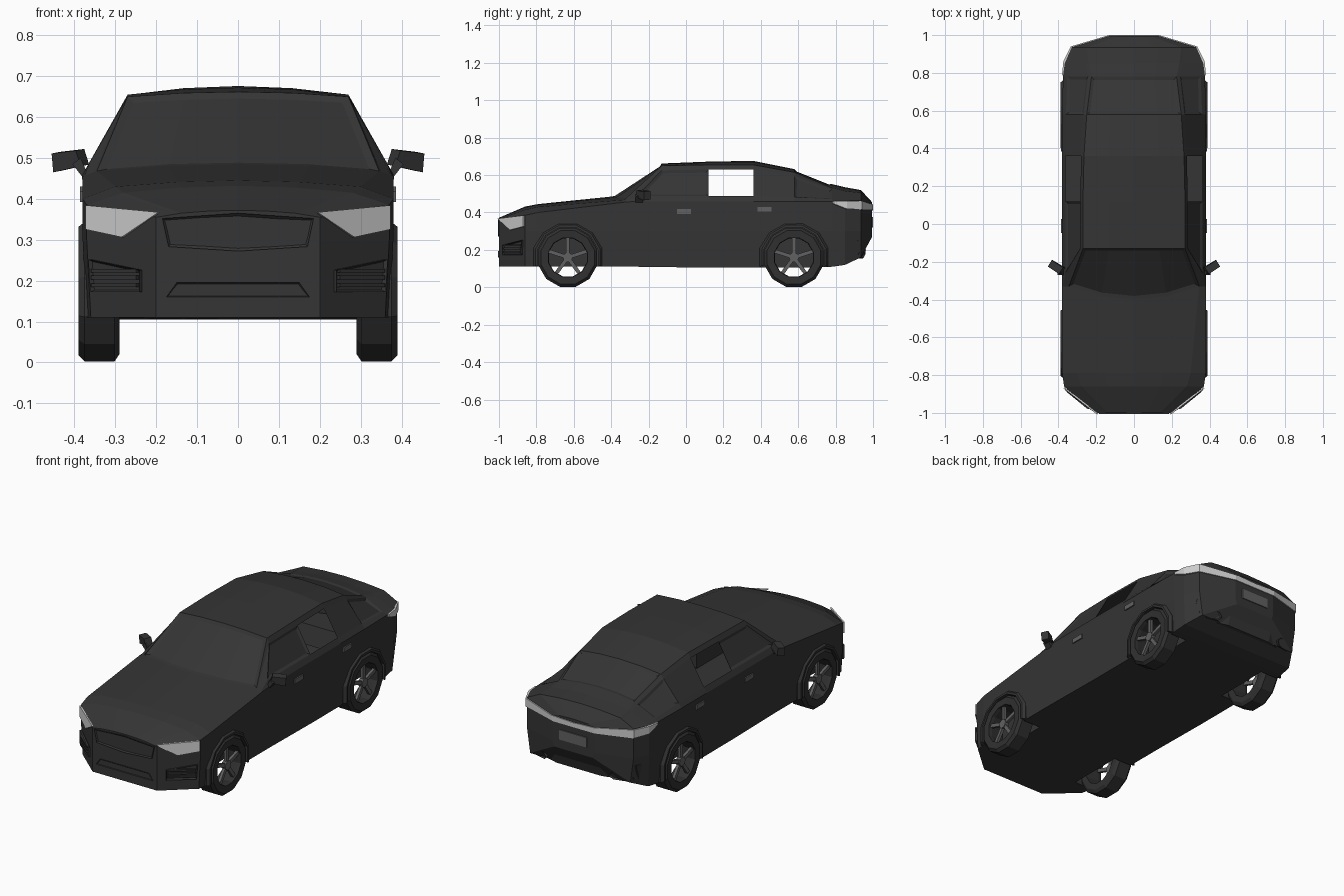
import bpy, bmesh, math
from mathutils import Vector, Matrix

if "Cube" in bpy.data.objects:
    bpy.data.objects.remove(bpy.data.objects["Cube"])


def material(name, v):
    m = bpy.data.materials.new(name)
    m.diffuse_color = (v, v, v, 1)
    m.use_nodes = True
    m.node_tree.nodes["Principled BSDF"].inputs["Base Color"].default_value = m.diffuse_color
    return m


BLACK = material("black paint", 0.035)
RUBBER = material("tyre rubber", 0.03)
GREY = material("grey metal", 0.12)
LAMP = material("lamp white", 0.62)


def finish(name, bm, mat, mirror=False):
    bmesh.ops.recalc_face_normals(bm, faces=bm.faces)
    me = bpy.data.meshes.new(name)
    bm.to_mesh(me)
    bm.free()
    me.materials.append(mat)
    ob = bpy.data.objects.new(name, me)
    bpy.context.collection.objects.link(ob)
    if mirror:
        ob.modifiers.new("mirror", 'MIRROR')
    return ob


def plate(name, pts, thick, mat, mirror=False, recess=0, depth=0.008):
    """Polygon extruded along its normal, optionally with a recessed middle."""
    bm = bmesh.new()
    f = bm.faces.new([bm.verts.new(p) for p in pts])
    f.normal_update()
    n = f.normal.copy()
    new = bmesh.ops.extrude_face_region(bm, geom=[f])['geom']
    vs = [g for g in new if isinstance(g, bmesh.types.BMVert)]
    bmesh.ops.translate(bm, vec=n * thick, verts=vs)
    top = [g for g in new if isinstance(g, bmesh.types.BMFace)]
    bmesh.ops.recalc_face_normals(bm, faces=bm.faces)
    if recess:
        bmesh.ops.inset_region(bm, faces=top, thickness=recess, depth=-depth)
    return finish(name, bm, mat, mirror)


def lathe(bm, profile, n, cy, cz, a0=0.0, sweep=math.tau):
    """Sweep a closed (x, radius) profile round the x axis at (cy, cz)."""
    full = sweep > 6.28
    rings = []
    for i in range(n if full else n + 1):
        a = a0 + sweep * i / n
        rings.append([bm.verts.new((x, cy + r * math.cos(a), cz + r * math.sin(a))) for x, r in profile])
    k = len(profile)
    for i in range(n):
        A, B = rings[i], rings[(i + 1) % len(rings)]
        for j in range(k):
            bm.faces.new((A[j], A[(j + 1) % k], B[(j + 1) % k], B[j]))
    if not full:
        bm.faces.new(rings[0])
        bm.faces.new(rings[-1])


# Body shell: y, floor z, sill x, side x, belt z, roof edge x, roof edge z, centre z, y shift low, y shift edge
STATIONS = [
    (-1.00, .11, .20, .20, .355, .14, .365, .372, 0, 0),
    (-.86, .11, .36, .37, .385, .28, .415, .432, 0, 0),
    (-.79, .11, .37, .38, .400, .30, .430, .445, 0, 0),
    (-.40, .11, .37, .38, .455, .345, .468, .485, .07, .07),
    (-.13, .11, .37, .38, .460, .27, .650, .662, -.13, 0),
    (.12, .105, .37, .38, .460, .27, .655, .672, 0, 0),
    (.36, .105, .37, .38, .460, .265, .655, .676, 0, 0),
    (.58, .105, .37, .38, .460, .25, .615, .632, 0, 0),
    (.78, .11, .365, .376, .460, .225, .532, .552, 0, 0),
    (.85, .12, .36, .367, .462, .24, .515, .535, 0, 0),
    (.935, .16, .31, .33, .465, .25, .505, .52, 0, 0),
    (.995, .27, .12, .13, .445, .09, .452, .455, 0, 0)]
bm = bmesh.new()
rings = []
for y, zb, xb, xs, zs, xe, ze, zt, low, edge in STATIONS:
    mix = lambda t: (xs + (xe - xs) * t, zs + (ze - zs) * t)
    half = [(0, zb), (xb, zb), (xs, .30), (xs, zs), mix(.15), mix(.87), (xe, ze),
            (xe / 2, ze + .75 * (zt - ze)), (0, zt)]
    shift = [0] + [low] * 4 + [edge] * 2 + [edge / 4, 0]
    pts = [(x, y + d, z) for (x, z), d in zip(half, shift)]
    pts += [(-x, py, z) for x, py, z in pts[7:0:-1]]
    rings.append([bm.verts.new(p) for p in pts])
quad = {}
for i in range(len(rings) - 1):
    A, B = rings[i], rings[i + 1]
    for j in range(16):
        k = (j + 1) % 16
        quad[i, j] = bm.faces.new((A[j], A[k], B[k], B[j]))
bm.faces.new(rings[0])
bm.faces.new(rings[-1])
bmesh.ops.recalc_face_normals(bm, faces=bm.faces)
# Glass panes are recessed into the shell
panes = [([quad[3, j] for j in (6, 7, 8, 9)], .018), ([quad[7, j] for j in (6, 7, 8, 9)], .015)]
panes += [([quad[i, j]], .014) for i in (4, 7) for j in (4, 11)]
for faces, t in panes:
    bmesh.ops.inset_region(bm, faces=faces, thickness=t, depth=-.008, use_even_offset=True)
body = finish("body", bm, BLACK)

# Wheel wells
WHEELS = (-.632, .577)
for cy in WHEELS:
    for s in (-1, 1):
        cb = bmesh.new()
        rot = Matrix.Translation((s * .38, cy, .16)) @ Matrix.Rotation(math.pi / 2, 4, 'Y')
        bmesh.ops.create_cone(cb, cap_ends=True, segments=12, radius1=.172, radius2=.172, depth=.24,
                              matrix=rot @ Matrix.Rotation(math.pi / 12, 4, 'Z'))
        cutter = finish("well_cutter", cb, BLACK)
        cutter.hide_render = True
        mod = body.modifiers.new("well", 'BOOLEAN')
        mod.operation, mod.object, mod.solver = 'DIFFERENCE', cutter, 'EXACT'
        bpy.context.view_layer.objects.active = body
        bpy.ops.object.modifier_apply(modifier=mod.name)
        bpy.data.objects.remove(cutter)

# Open rear door windows
bm = bmesh.new()
bm.from_mesh(body.data)
hole = []
for f in bm.faces:
    c = f.calc_center_median()
    if .13 < c.y < .35 and .5 < c.z < .62 and abs(c.x) > .28:
        hole.append(f)
bmesh.ops.delete(bm, geom=hole, context='FACES')
bm.to_mesh(body.data)
bm.free()

# Wheels: tyre, spoked rim and arch flare
for cy, tag in zip(WHEELS, ("front", "rear")):
    bm = bmesh.new()
    lathe(bm, [(.29, .11), (.29, .145), (.302, .163), (.375, .163), (.39, .148), (.388, .108), (.37, .105)],
          12, cy, .16, math.pi / 12)
    finish(tag + "_tyre", bm, RUBBER, True)
    bm = bmesh.new()
    for i in range(5):
        a = math.pi / 2 + i * math.tau / 5
        m = Matrix.Translation((.37, cy, .16)) @ Matrix.Rotation(a, 4, 'X') @ Matrix.Translation((0, .06, 0))
        bmesh.ops.create_cube(bm, size=1, matrix=m @ Matrix.Diagonal((.016, .1, .02, 1)))
    bmesh.ops.create_cone(bm, cap_ends=True, segments=10, radius1=.026, radius2=.026, depth=.025,
                          matrix=Matrix.Translation((.37, cy, .16)) @ Matrix.Rotation(math.pi / 2, 4, 'Y'))
    finish(tag + "_spokes", bm, GREY, True)
    bm = bmesh.new()
    lathe(bm, [(.36, .166), (.39, .166), (.39, .178), (.375, .19), (.36, .19)], 7, cy, .16,
          -math.pi / 12, math.pi * 7 / 6)
    finish(tag + "_arch", bm, BLACK, True)


# Nose details; slanted corner panel gives y from x
def nose(x, z, off=.002):
    return (x, -1 - off + max(0, x - .2) * .82, z)


plate("headlight", [nose(.19, .367), nose(.28, .306), nose(.368, .325), nose(.368, .384)], .008, LAMP, True)
plate("grille", [(-.17, -1, .283), (0, -1, .272), (.17, -1, .283), (.185, -1, .352), (0, -1, .365), (-.185, -1, .352)],
      .006, BLACK, recess=.014, depth=.012)
plate("lower_intake", [(-.175, -1, .16), (.175, -1, .16), (.15, -1, .195), (-.15, -1, .195)], .004, BLACK,
      recess=.006, depth=.006)
plate("side_vent", [nose(.235, .172), nose(.355, .172), nose(.36, .252), nose(.235, .226)], .01, BLACK, True, .01, .014)
for z in (.188, .207, .224):
    plate("vent_slat", [nose(.242, z - .004), nose(.352, z - .004), nose(.352, z + .005), nose(.242, z + .005)],
          .012, BLACK, True)

# Rear bumper, vents and number plate
plan = [(.365, .82), (.335, .92), (.14, .975), (-.14, .975), (-.335, .92), (-.365, .82)]
ob = plate("rear_bumper", [(x, y, .155) for x, y in plan], .10, BLACK)
for v in ob.data.vertices:
    if v.co.z < .2:
        v.co.y -= .03


def tail(x, z):
    return (x, .955 - (x - .14) * .28 + (z - .155) * .3, z)


plate("rear_vent", [tail(.32, .18), tail(.30, .16), tail(.21, .16), tail(.19, .18), tail(.21, .205), tail(.31, .205)],
      .012, BLACK, True, .008)
plate("number_plate", [(.085, .993, .32), (-.085, .993, .32), (-.085, .993, .375), (.085, .993, .375)], .007, GREY)

# Wrap-round tail lamp ribbon: x, y, low z, high z
bm = bmesh.new()
path = [(0, 1.0, .412, .437), (.132, 1.0, .412, .443), (.335, .94, .415, .462), (.374, .86, .42, .462),
        (.381, .79, .447, .46)]
cols = [[bm.verts.new(p) for p in ((x, y, a), (x, y, b), (x * .97, y - .015, b), (x * .97, y - .015, a))]
        for x, y, a, b in path]
for A, B in zip(cols, cols[1:]):
    for j in range(4):
        bm.faces.new((A[j], A[(j + 1) % 4], B[(j + 1) % 4], B[j]))
bm.faces.new(cols[-1])
finish("tail_lamp", bm, LAMP, True)

# Door handles
for y, z in ((-.01, .405), (.42, .417)):
    plate("door_handle", [(.378, y - .037, z - .013), (.378, y + .037, z - .013), (.378, y + .037, z + .013),
                          (.378, y - .037, z + .013)], .009, GREY, True)

# Door mirrors: housing swept back at the outer end, and a stalk
plate("mirror", [(.385, -.265, .48), (.452, -.225, .465), (.456, -.225, .511), (.397, -.265, .518)], -.04, BLACK, True)
plate("mirror_stalk", [(.365, -.27, .455), (.378, -.27, .45), (.405, -.27, .485), (.385, -.27, .50)], -.04, BLACK, True)
